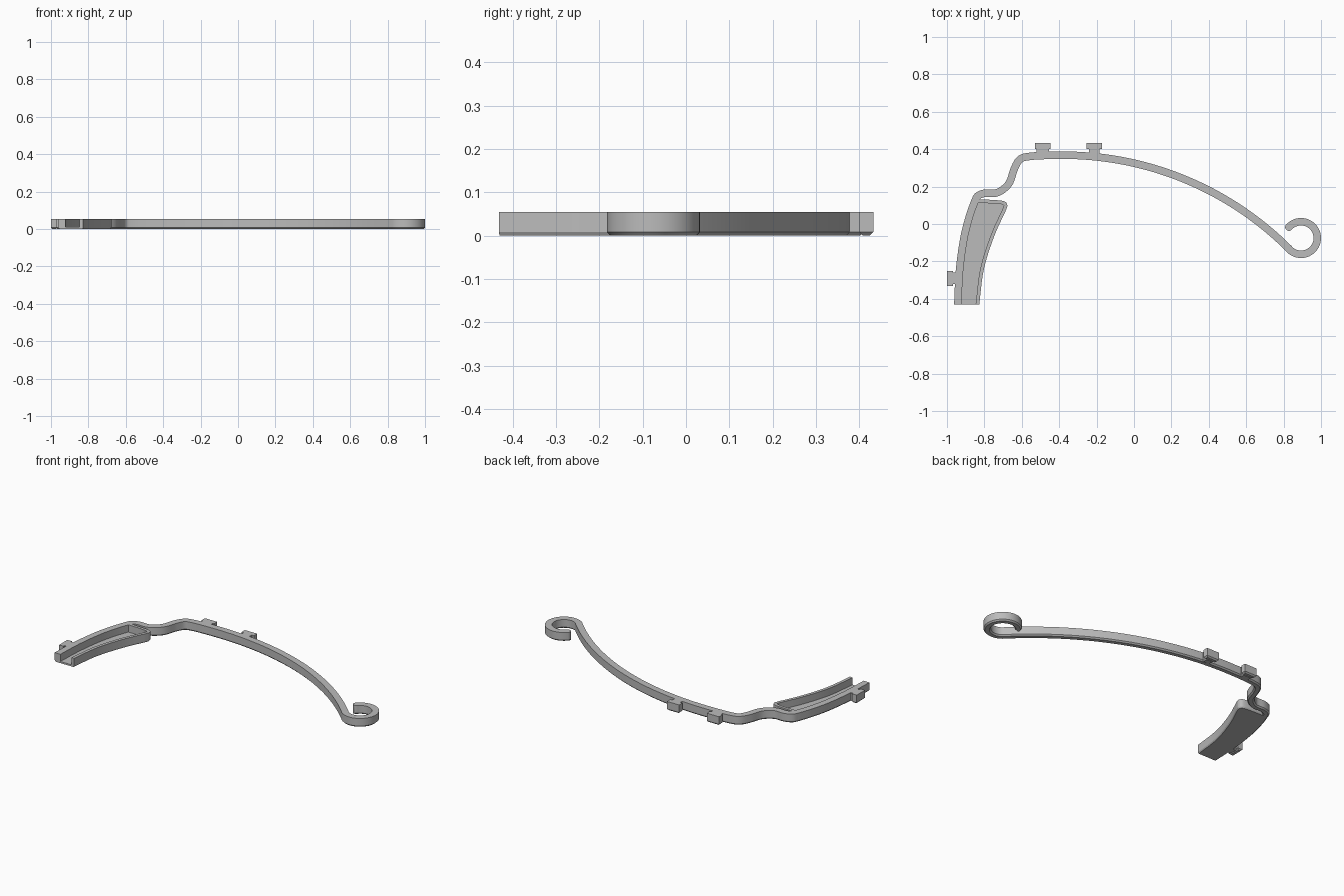
import bpy, bmesh, math
from mathutils import Vector

cube = bpy.data.objects.get("Cube")
if cube:
    bpy.data.objects.remove(cube, do_unlink=True)

HEIGHT = 0.055
CHAMFER = 0.008

grey = bpy.data.materials.new("plain grey")
grey.use_nodes = True
colour = (0.5, 0.5, 0.5, 1)
grey.diffuse_color = colour
grey.node_tree.nodes["Principled BSDF"].inputs["Base Color"].default_value = colour


def finish(name, bm):
    bmesh.ops.recalc_face_normals(bm, faces=bm.faces)
    mesh = bpy.data.meshes.new(name)
    bm.to_mesh(mesh)
    bm.free()
    obj = bpy.data.objects.new(name, mesh)
    bpy.context.collection.objects.link(obj)
    mesh.materials.append(grey)
    bpy.ops.object.select_all(action='DESELECT')
    obj.select_set(True)
    bpy.context.view_layer.objects.active = obj
    bpy.ops.object.shade_smooth_by_angle(angle=math.radians(30))
    return obj


def spline(points, steps=8):
    """Smooth curve through the given points."""
    p = [Vector(q) for q in points]
    p = [2 * p[0] - p[1]] + p + [2 * p[-1] - p[-2]]
    out = []
    for a, b, c, d in zip(p, p[1:], p[2:], p[3:]):
        for i in range(steps):
            t = i / steps
            out.append(0.5 * (2 * b + (c - a) * t + (2 * a - 5 * b + 4 * c - d) * t**2
                              + (3 * b - a - 3 * c + d) * t**3))
    return out + [p[-2]]


def arc(cx, cy, r, start, end, steps):
    angles = [math.radians(start + (end - start) * i / steps) for i in range(steps + 1)]
    return [Vector((cx + r * math.cos(a), cy + r * math.sin(a))) for a in angles]


def ribbon(name, path, half, round_end=False):
    """Upright band along a path, chamfered along its bottom edges."""
    widths = [half] * len(path)
    if round_end:
        tip, way = path[-1], (path[-1] - path[-2]).normalized()
        for i in range(1, 9):
            a = math.radians(i * 11)
            path = path + [tip + way * half * math.sin(a)]
            widths.append(half * math.cos(a))
    bm = bmesh.new()
    rings = []
    for i, (p, w) in enumerate(zip(path, widths)):
        way = (path[min(i + 1, len(path) - 1)] - path[max(i - 1, 0)]).normalized()
        side = Vector((-way.y, way.x))
        inner = w * (1 - CHAMFER / max(half, 2 * CHAMFER))
        section = [(-w, CHAMFER), (-w, HEIGHT), (w, HEIGHT), (w, CHAMFER), (inner, 0), (-inner, 0)]
        rings.append([bm.verts.new((*(p + side * s), z)) for s, z in section])
    for a, b in zip(rings, rings[1:]):
        for j in range(6):
            k = (j + 1) % 6
            bm.faces.new((a[j], a[k], b[k], b[j]))
    bm.faces.new(rings[0])
    bm.faces.new(rings[-1])
    return finish(name, bm)


def prism(name, outline, z0, z1, bottom_bevel=0.0):
    bm = bmesh.new()
    face = bm.faces.new([bm.verts.new((x, y, z0)) for x, y in outline])
    top = bmesh.ops.extrude_face_region(bm, geom=[face])
    verts = [v for v in top["geom"] if isinstance(v, bmesh.types.BMVert)]
    bmesh.ops.translate(bm, vec=(0, 0, z1 - z0), verts=verts)
    if bottom_bevel:
        edges = [e for e in bm.edges if all(v.co.z < z0 + 1e-4 for v in e.verts)]
        bmesh.ops.bevel(bm, geom=edges, offset=bottom_bevel, segments=1, affect='EDGES')
    return finish(name, bm)


def block(name, x0, x1, y0, y1, z0=0.0, z1=HEIGHT):
    return prism(name, [(x0, y0), (x1, y0), (x1, y1), (x0, y1)], z0, z1, CHAMFER)


# Long band: side rail, S-bend, sweeping arm and curled hook
rail = spline([(-.942, -.43), (-.933, -.25), (-.91, -.08), (-.88, .04), (-.852, .12)])
bend = spline([(-.852, .12), (-.835, .15), (-.795, .165), (-.73, .168), (-.67, .215),
               (-.64, .295), (-.61, .345), (-.56, .361), (-.46, .367), (-.38, .368)])
arm = arc(-.38, -1.342, 1.71, 90, 45, 40)
hook = arc(.893, -.075, .087, -135, 138, 40)
ribbon("long_band", rail + bend[1:] + arm[1:] + hook[1:], .02, round_end=True)

# Tray beside the rail: thin curved wall, closed far end and floor
wall = spline([(-.837, -.43), (-.812, -.24), (-.757, -.064), (-.692, .08)])
corner = spline([(-.692, .08), (-.687, .1), (-.703, .114), (-.77, .12), (-.85, .122)])
tray_edge = wall + corner[1:]
ribbon("tray_wall", tray_edge, .0095)
prism("tray_floor", rail + tray_edge[::-1][1:], 0, .01)

# Pegs: two T-shaped on the back, one on the side
for name, x, stem, head in (("outer_peg", -.488, .033, .042), ("inner_peg", -.213, .028, .042)):
    block(name + "_stem", x - stem, x + stem, .365, .41)
    block(name + "_head", x - head, x + head, .4, .432)
block("side_peg_stem", -.975, -.935, -.32, -.26)
block("side_peg_head", -1, -.968, -.332, -.25)
